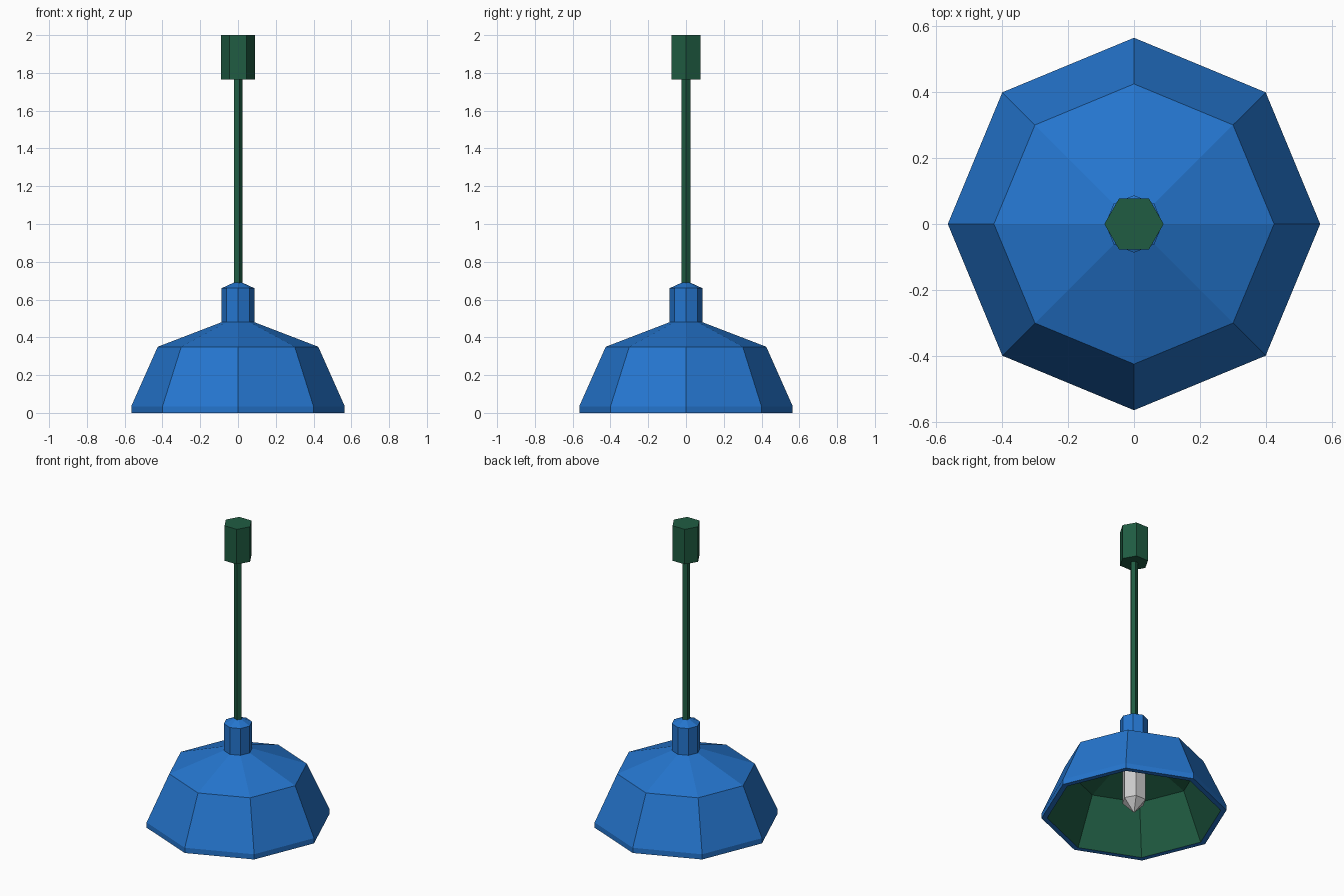
import bpy, bmesh
from math import cos, sin, tau

if "Cube" in bpy.data.objects:
    bpy.data.objects.remove(bpy.data.objects["Cube"])


def material(name, rgb):
    m = bpy.data.materials.new(name)
    m.diffuse_color = (*rgb, 1)
    m.use_nodes = True
    m.node_tree.nodes["Principled BSDF"].inputs["Base Color"].default_value = m.diffuse_color
    return m


blue = material("blue_enamel", (0.018, 0.18, 0.62))
green = material("green_enamel", (0.014, 0.107, 0.055))


def lathe(name, sides, profile, mats=(), inner_from=None):
    """Spin a (radius, z) profile into flat facets; radius 0 makes a pole.
    Segments from index inner_from onward use the second material."""
    bm = bmesh.new()
    rings = []
    for r, z in profile:
        n = sides if r > 0 else 1
        rings.append([bm.verts.new((r * cos(tau * i / sides), r * sin(tau * i / sides), z))
                      for i in range(n)])
    for s, (a, b) in enumerate(zip(rings, rings[1:])):
        for i in range(sides):
            j = (i + 1) % sides
            loop = [a[i % len(a)], a[j % len(a)], b[j % len(b)], b[i % len(b)]]
            face = bm.faces.new(list(dict.fromkeys(loop)))
            if inner_from is not None and s >= inner_from:
                face.material_index = 1
    # flat caps on open ends
    for ring in (rings[0], rings[-1]):
        if len(ring) > 1:
            bm.faces.new(ring)
    bmesh.ops.recalc_face_normals(bm, faces=bm.faces)
    mesh = bpy.data.meshes.new(name)
    bm.to_mesh(mesh)
    bm.free()
    for m in mats:
        mesh.materials.append(m)
    obj = bpy.data.objects.new(name, mesh)
    bpy.context.collection.objects.link(obj)
    return obj


# Shade with neck: blue outside and rim, green inside
lathe("shade", 8,
      [(0, 0.70), (0.087, 0.66), (0.087, 0.48), (0.425, 0.35), (0.565, 0.035),
       (0.565, 0), (0.53, 0), (0.395, 0.31), (0.07, 0.44), (0, 0.44)],
      (blue, green), inner_from=6)

# Bulb with pointed tip
lathe("bulb", 6, [(0.075, 0.445), (0.075, 0.09), (0, 0.01)])

# Hanging rod
lathe("rod", 5, [(0.025, 0.67), (0.025, 1.78)], (green,))

# Ceiling mount
lathe("ceiling_mount", 6, [(0.09, 1.765), (0.09, 2.0)], (green,))
